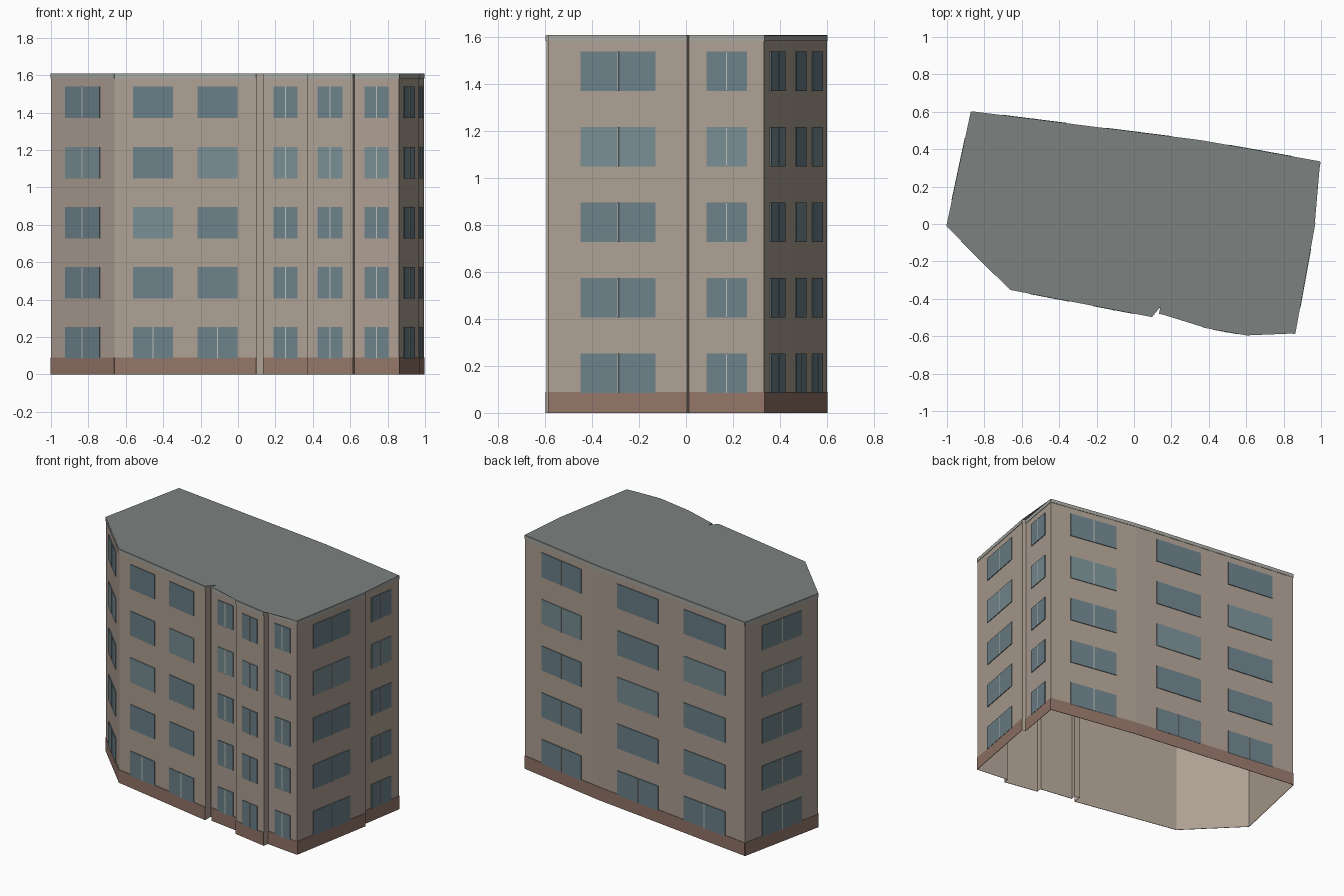
import bpy, bmesh
from mathutils import Vector

if "Cube" in bpy.data.objects:
    bpy.data.objects.remove(bpy.data.objects["Cube"])

HEIGHT = 1.61
FLOORS = [0.085, 0.406, 0.728, 1.049, 1.371]
WIN_H = 0.168

# Footprint corner (x, y) and number of window bays on the wall that starts there
PLAN = [
    (-1.0, -0.01, 1), (-0.66, -0.35, 2),
    (0.098, -0.495, 0), (0.098, -0.437, 0), (0.141, -0.444, 0), (0.134, -0.478, 1),
    (0.373, -0.514, 0), (0.369, -0.551, 1),
    (0.615, -0.595, 0), (0.622, -0.558, 1),
    (0.86, -0.585, 1), (0.967, 0.005, 0),
    (0.942, 0.013, 1), (0.995, 0.332, 1),
    (0.36, 0.445, 2), (-0.87, 0.6, 1),
]
BAYS = {0: [], 1: [(0.233, 0.773)], 2: [(0.133, 0.413), (0.587, 0.867)]}


def material(name, rgb):
    mat = bpy.data.materials.new(name)
    mat.diffuse_color = (*rgb, 1)
    mat.use_nodes = True
    mat.node_tree.nodes["Principled BSDF"].inputs["Base Color"].default_value = mat.diffuse_color
    return mat


def make_object(name, bm, mat):
    mesh = bpy.data.meshes.new(name)
    bm.to_mesh(mesh)
    bm.free()
    mesh.materials.append(mat)
    obj = bpy.data.objects.new(name, mesh)
    bpy.context.collection.objects.link(obj)
    return obj


def panel(bm, a, b, s0, s1, z0, z1, depth):
    """Shallow raised panel on wall a-b, from distance s0 to s1, open at the back."""
    along = (b - a).normalized()
    out = Vector((along.y, -along.x, 0)) * depth
    back = [a + along * s + Vector((0, 0, z))
            for s, z in ((s0, z0), (s1, z0), (s1, z1), (s0, z1))]
    vb = [bm.verts.new(p) for p in back]
    vf = [bm.verts.new(p + out) for p in back]
    bm.faces.new(vf)
    for i in range(4):
        j = (i + 1) % 4
        bm.faces.new((vb[i], vb[j], vf[j], vf[i]))


corners = [Vector((x, y, 0)) for x, y, _ in PLAN]
walls = [(corners[i], corners[(i + 1) % len(PLAN)], PLAN[i][2]) for i in range(len(PLAN))]

# Wall shell, open underneath
bm = bmesh.new()
low = [bm.verts.new(c) for c in corners]
high = [bm.verts.new(c + Vector((0, 0, HEIGHT))) for c in corners]
for i in range(len(corners)):
    j = (i + 1) % len(corners)
    bm.faces.new((low[i], low[j], high[j], high[i]))
make_object("walls", bm, material("render_wall", (0.42, 0.35, 0.29)))

# Flat roof
bm = bmesh.new()
bm.faces.new([bm.verts.new(c + Vector((0, 0, HEIGHT))) for c in corners])
bmesh.ops.triangulate(bm, faces=bm.faces[:])
make_object("roof", bm, material("roof_grey", (0.20, 0.225, 0.215)))

# Plinth, cornice, glass and mullions laid over each windowed wall
plinth, cornice, mullions = bmesh.new(), bmesh.new(), bmesh.new()
glass = [bmesh.new(), bmesh.new(), bmesh.new()]
for w, (a, b, bays) in enumerate(walls):
    if not bays:
        continue
    length = (b - a).length
    panel(plinth, a, b, 0, length, 0, 0.09, 0.003)
    panel(cornice, a, b, 0, length, 1.583, HEIGHT - 0.002, 0.003)
    for k, (t0, t1) in enumerate(BAYS[bays]):
        s0, s1 = t0 * length, t1 * length
        mid = (s0 + s1) / 2
        for f, z in enumerate(FLOORS):
            shade = 1 if f == 3 - (bays == 2 and k == 0) else 2 if f == 4 and bays == 2 else 0
            panel(glass[shade], a, b, s0, s1, z, z + WIN_H, 0.005)
            if bays == 1 or f == 0:
                panel(mullions, a, b, mid - 0.003, mid + 0.003, z, z + WIN_H, 0.007)

make_object("plinth", plinth, material("plinth_brown", (0.29, 0.18, 0.14)))
make_object("cornice", cornice, material("cornice_grey", (0.38, 0.39, 0.36)))
make_object("window_glass", glass[0], material("glass", (0.15, 0.22, 0.25)))
make_object("window_glass_light", glass[1], material("glass_light", (0.19, 0.27, 0.29)))
make_object("window_glass_dark", glass[2], material("glass_dark", (0.14, 0.21, 0.24)))
make_object("window_mullions", mullions, material("mullion_grey", (0.50, 0.51, 0.49)))
